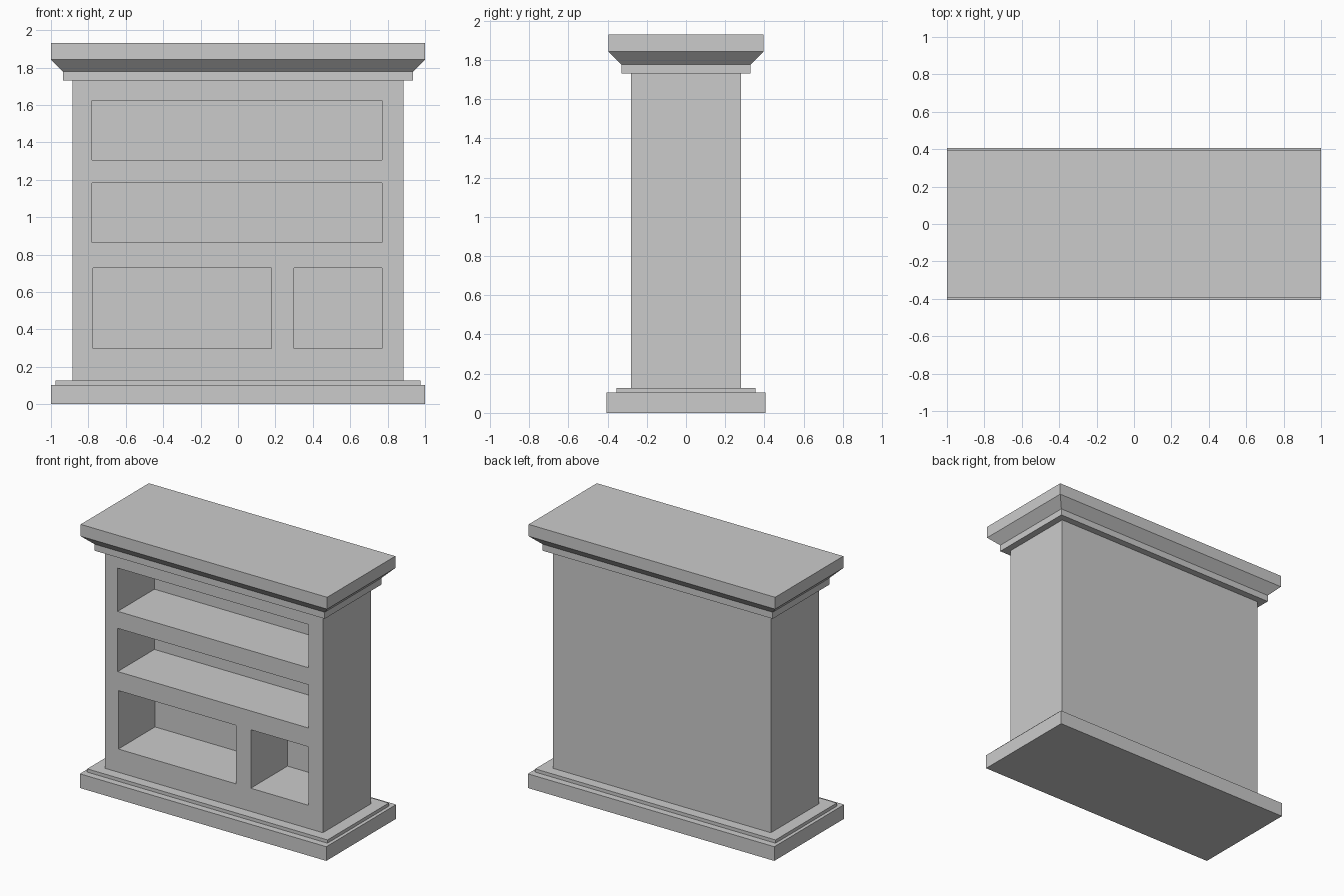
import bpy, bmesh

if "Cube" in bpy.data.objects:
    bpy.data.objects.remove(bpy.data.objects["Cube"])


def link_mesh(name, bm):
    bmesh.ops.recalc_face_normals(bm, faces=bm.faces)
    mesh = bpy.data.meshes.new(name)
    bm.to_mesh(mesh)
    bm.free()
    obj = bpy.data.objects.new(name, mesh)
    bpy.context.collection.objects.link(obj)
    return obj


def add_stack(bm, rings):
    """Closed stack of rectangular rings given as (x0, x1, y0, y1, z)."""
    loops = [[bm.verts.new(p) for p in
              ((x0, y0, z), (x1, y0, z), (x1, y1, z), (x0, y1, z))]
             for x0, x1, y0, y1, z in rings]
    bm.faces.new(loops[0])
    bm.faces.new(loops[-1])
    for a, b in zip(loops, loops[1:]):
        for i in range(4):
            j = (i + 1) % 4
            bm.faces.new((a[i], a[j], b[j], b[i]))


def moulding(name, profile):
    """Centred moulding from a (half width, half depth, z) profile."""
    bm = bmesh.new()
    add_stack(bm, [(-x, x, -y, y, z) for x, y, z in profile])
    return link_mesh(name, bm)


# Stepped plinth
moulding("plinth", [(1.0, 0.405, 0), (1.0, 0.405, 0.104),
                    (0.975, 0.355, 0.104), (0.975, 0.355, 0.128)])

# Cabinet body
body = moulding("cabinet_body", [(0.885, 0.28, 0.128), (0.885, 0.28, 1.73)])

# Flared cornice and top board
moulding("cornice", [(0.935, 0.33, 1.73), (0.935, 0.33, 1.778),
                     (1.0, 0.395, 1.843), (1.0, 0.395, 1.93)])

# Shelf openings: x range, z range
openings = [(-0.78, 0.77, 1.307, 1.624),
            (-0.78, 0.77, 0.865, 1.182),
            (-0.775, 0.18, 0.298, 0.727),
            (0.30, 0.77, 0.298, 0.727)]
bm = bmesh.new()
for x0, x1, z0, z1 in openings:
    add_stack(bm, [(x0, x1, -0.4, 0.145, z) for z in (z0, z1)])
cutter = link_mesh("shelf_cutter", bm)
cutter.hide_render = True

# Cut the openings into the body and discard the helper
cut = body.modifiers.new("shelf_openings", 'BOOLEAN')
cut.operation = 'DIFFERENCE'
cut.solver = 'EXACT'
cut.object = cutter
bpy.context.view_layer.objects.active = body
bpy.ops.object.modifier_apply(modifier=cut.name)
bpy.data.objects.remove(cutter)
